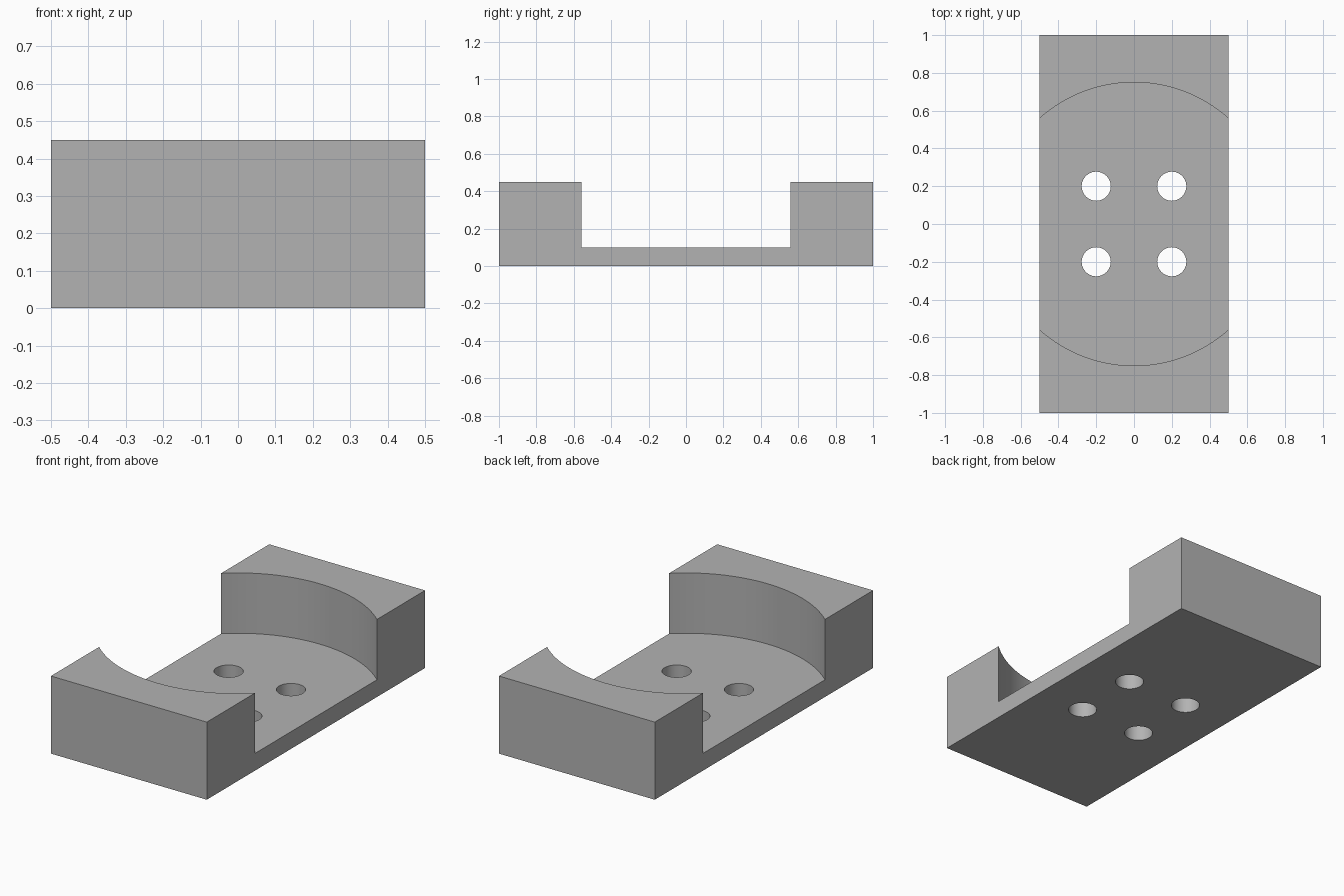
import bpy
import math

cube = bpy.data.objects.get("Cube")
if cube:
    bpy.data.objects.remove(cube, do_unlink=True)

LENGTH, WIDTH, HEIGHT = 2.0, 1.0, 0.45
FLOOR = 0.1
RECESS_RADIUS = 0.75
HOLE_RADIUS, HOLE_OFFSET = 0.077, 0.2

# Single grey material
grey = bpy.data.materials.new("mid_grey")
grey.use_nodes = True
colour = (0.45, 0.45, 0.45, 1)
grey.diffuse_color = colour
grey.node_tree.nodes["Principled BSDF"].inputs["Base Color"].default_value = colour

# Solid block
bpy.ops.mesh.primitive_cube_add(size=1, location=(0, 0, HEIGHT / 2))
block = bpy.context.object
block.name = "cradle_block"
block.scale = (WIDTH, LENGTH, HEIGHT)
bpy.ops.object.transform_apply(location=True, rotation=False, scale=True)
block.data.materials.append(grey)


def cut_cylinder(name, x, y, radius, bottom, top, sides):
    """Subtract an upright cylinder from the block."""
    bpy.ops.mesh.primitive_cylinder_add(
        vertices=sides, radius=radius, depth=top - bottom,
        location=(x, y, (bottom + top) / 2))
    cutter = bpy.context.object
    cutter.name = name
    cutter.hide_render = True
    cutter.data.materials.append(grey)
    modifier = block.modifiers.new(name, "BOOLEAN")
    modifier.operation = "DIFFERENCE"
    modifier.solver = "EXACT"
    modifier.object = cutter
    bpy.ops.object.select_all(action="DESELECT")
    block.select_set(True)
    bpy.context.view_layer.objects.active = block
    bpy.ops.object.modifier_apply(modifier=modifier.name)
    bpy.data.objects.remove(cutter, do_unlink=True)


# Round recess between the two end walls
cut_cylinder("recess_cutter", 0, 0, RECESS_RADIUS, FLOOR, HEIGHT + 0.2, 128)

# Four mounting holes through the floor
for x in (-HOLE_OFFSET, HOLE_OFFSET):
    for y in (-HOLE_OFFSET, HOLE_OFFSET):
        cut_cylinder("hole_cutter", x, y, HOLE_RADIUS, -0.1, FLOOR + 0.1, 48)

# Smooth curved walls, crisp edges
bpy.ops.object.shade_smooth_by_angle(angle=math.radians(30))
